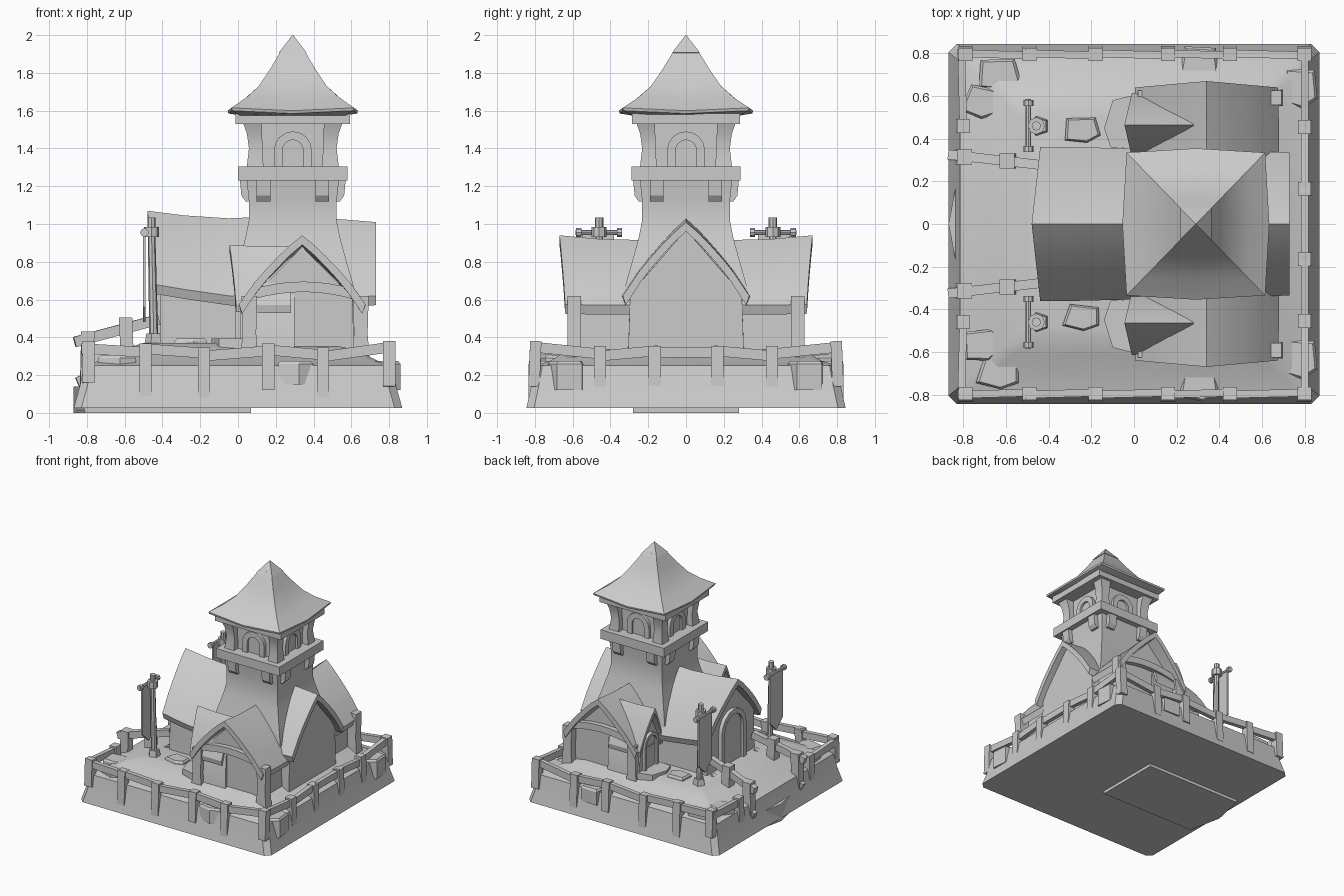
import bpy, bmesh, math
from mathutils import Vector, Matrix

if "Cube" in bpy.data.objects:
    bpy.data.objects.remove(bpy.data.objects["Cube"])

TX = 0.29  # tower centre x


def loft(name, rings):
    """Skin a list of equal-length closed rings and cap both ends."""
    bm = bmesh.new()
    vs = [[bm.verts.new(p) for p in r] for r in rings]
    n = len(rings[0])
    for a, b in zip(vs, vs[1:]):
        for i in range(n):
            j = (i + 1) % n
            bm.faces.new((a[i], a[j], b[j], b[i]))
    bm.faces.new(vs[0])
    bm.faces.new(vs[-1])
    bmesh.ops.recalc_face_normals(bm, faces=bm.faces)
    me = bpy.data.meshes.new(name)
    bm.to_mesh(me)
    bm.free()
    ob = bpy.data.objects.new(name, me)
    bpy.context.collection.objects.link(ob)
    return ob


def rect(hx, hy, z, cx=0, cy=0):
    return [(cx + i * hx, cy + j * hy, z) for i, j in ((-1, -1), (1, -1), (1, 1), (-1, 1))]


def bar(name, p0, p1, w, h):
    """Square beam between two points."""
    p0, p1 = Vector(p0), Vector(p1)
    d = (p1 - p0).normalized()
    side = d.cross((0, 0, 1)).normalized() if abs(d.z) < 0.9 else Vector((1, 0, 0))
    up = side.cross(d)
    off = [side * (i * w / 2) + up * (j * h / 2) for i, j in ((-1, -1), (1, -1), (1, 1), (-1, 1))]
    return loft(name, [[p + o for o in off] for p in (p0, p1)])


def rod(name, p0, p1, r0, r1, n=8):
    """Tapered round bar between two points."""
    p0, p1 = Vector(p0), Vector(p1)
    q = (p1 - p0).to_track_quat('Z', 'Y')
    circ = [Vector((math.cos(k * math.tau / n), math.sin(k * math.tau / n), 0)) for k in range(n)]
    return loft(name, [[p + q @ (c * r) for c in circ] for p, r in ((p0, r0), (p1, r1))])


def roof(name, secs, place, th=0.05):
    """Curved gable roof shell; section = ridge t, eave t, half width, ridge z, eave z."""
    shape = [(0, 1), (0.2, .85), (0.38, 0.69), (0.57, .51), (0.75, 0.32), (1, 0)]
    rings = []
    for tr, te, hw, zr, ze in secs:
        half = [(tr + (te - tr) * u, u * hw, ze + (zr - ze) * v) for u, v in shape]
        outer = [(t, -u, z) for t, u, z in half[:0:-1]] + half
        inner = [(t, u * 0.95, z - th) for t, u, z in outer[::-1]]
        rings.append([place(*p) for p in outer + inner])
    return loft(name, rings)


def gable_wall(name, secs, place):
    """Gabled wall block; section = t, half width, apex z, shoulder z."""
    return loft(name, [[place(t, u, z) for u, z in
                        ((-hw - .015, .22), (hw + .015, .22), (hw, zs), (0, za), (-hw, zs))]
                       for t, hw, za, zs in secs])


def arch(name, loc, ang, hw, z0, h, band, depth):
    """Arched frame with recessed panel, facing local -y turned by ang."""
    M = Matrix.Translation(loc) @ Matrix.Rotation(ang, 4, 'Z')

    def path(r):
        top = z0 + h - hw
        return [(-r, z0)] + [(-r * math.cos(k * math.pi / 8), top + r * math.sin(k * math.pi / 8))
                             for k in range(9)] + [(r, z0)]
    o, i = path(hw), path(hw - band)
    loft(name + "_frame", [[M @ Vector(p) for p in ((a, -depth, b), (c, -depth, d), (c, .04, d), (a, .04, b))]
                           for (a, b), (c, d) in zip(o, i)])
    loft(name + "_panel", [[M @ Vector((a, y, b)) for a, b in i] for y in (-depth * .3, .03)])


def stone(name, x, y, z0, z1, hx, hy, turn=0):
    pts = [(-1, -.7), (.2, -1), (1, -.5), (.85, .9), (-.75, 1)]
    R = Matrix.Rotation(turn, 2)
    loft(name, [[(x + p.x * hx * s, y + p.y * hy * s, z) for p in (R @ Vector(q) for q in pts)]
                for z, s in ((z0, 1), (z1 - .015, 1), (z1, .86))])


# mounded ground block with chamfered corners
def octo(hx, hy, z, c=.04):
    return [(hx, -hy + c, z), (hx, hy - c, z), (hx - c, hy, z), (-hx + c, hy, z),
            (-hx, hy - c, z), (-hx, -hy + c, z), (-hx + c, -hy, z), (hx - c, -hy, z)]


loft("ground", [octo(*r) for r in ((.87, .845, .025), (.838, .82, .14), (.815, .8, .25),
                                   (.74, .72, .275), (.62, .62, .335), (.5, .52, .37))])

# bowed entrance steps
for k, (x, z) in enumerate(((-.87, .14), (-.73, .22), (-.62, .29), (-.53, .36))):
    loft(f"step_{k}", [[(-.36, -.28, zz), (x + .055, -.28, zz), (x, 0, zz), (x + .055, .28, zz), (-.36, .28, zz)]
                       for zz in (.01, z)])
loft("step_foundation", [[(.07, -.28, z), (-.81, -.28, z), (-.87, 0, z), (-.81, .28, z), (.07, .28, z)]
                         for z in (0, .04)])

# nave along x
along_x = lambda t, u, z: (t, u, z)
gable_wall("nave_wall", [(-.41, .3, 1.02, .7), (0, .3, .98, .64), (.68, .295, .97, .63)], along_x)
roof("nave_roof", [(-.48, -.44, .36, 1.07, .68), (-.28, -.26, .36, 1.045, .65), (-.05, -.05, .355, 1.03, .62),
                   (.3, .3, .35, 1.045, .61), (.73, .73, .335, 1.01, .62)], along_x)
arch("nave_door", (-.41, 0, 0), -math.pi / 2, .16, .34, .47, .04, .03)

# transept along y
along_y = lambda t, u, z: (.34 + u, t, z)
gable_wall("transept_wall", [(-.57, .265, .88, .61), (.57, .265, .88, .61)], along_y)
roof("transept_roof", [(-.67, -.64, .335, .94, .575), (-.45, -.45, .34, .92, .57), (0, 0, .34, .91, .57),
                       (.45, .45, .34, .92, .57), (.67, .64, .335, .94, .575)], along_y)

for s in (-1, 1):
    tag = "front" if s < 0 else "back"
    # transept end: tapered pillars and arched beam
    for x in (.06, .65):
        loft(f"{tag}_pillar", [rect(.05, .04, .25, x, s * .592), rect(.036, .035, .42, x, s * .592),
                               rect(.042, .035, .62, x, s * .592)])
    beam = []
    for k in range(9):
        u = k / 4 - 1
        x, z = .345 + u * .27, .60 + .04 * (1 - u * u)
        beam.append([(x, s * .55, z), (x, s * .61, z), (x, s * .61, z + .055), (x, s * .55, z + .055)])
    loft(f"{tag}_arched_beam", beam)

    # side porch facing the entrance
    porch = lambda t, u, z: (t, s * .465 + u, z)
    gable_wall(f"{tag}_porch_wall", [(.01, .12, .84, .6), (.3, .12, .84, .6)], porch)
    roof(f"{tag}_porch_roof", [(-.045, -.01, .15, .89, .575), (.12, .12, .15, .88, .57),
                               (.28, .28, .15, .88, .57)], porch, .04)
    arch(f"{tag}_porch_window", (.01, s * .465, 0), -math.pi / 2, .09, .35, .33, .025, .025)
    loft(f"{tag}_porch_step", [[(.02, s * .35, z), (-.11, s * .36, z), (-.14, s * .45, z),
                                (-.1, s * .58, z), (.02, s * .61, z)] for z in (.3, .395)])

    # banner pole
    rod(f"{tag}_pole_foot", (-.445, s * .46, .33), (-.445, s * .46, .42), .055, .04, 5)
    rod(f"{tag}_pole", (-.445, s * .46, .36), (-.458, s * .46, .96), .024, .02)
    rod(f"{tag}_pole_collar", (-.458, s * .46, .93), (-.458, s * .46, .985), .04, .04)
    rod(f"{tag}_pole_tip", (-.458, s * .46, .98), (-.458, s * .46, 1.035), .022, .022)
    rod(f"{tag}_crossbar", (-.495, s * .34, .955), (-.495, s * .585, .955), .013, .013)
    for y in (.352, .568):
        rod(f"{tag}_crossbar_knob", (-.495, s * (y - .014), .955), (-.495, s * (y + .014), .955), .023, .023)
    loft(f"{tag}_banner", [[(x, s * y, z) for y, z in ((.38, .95), (.55, .95), (.55, .56), (.465, .48), (.38, .56))]
                           for x in (-.503, -.489)])

    # scattered stones
    stone(f"{tag}_path_stone", -.245, s * .44, .3, .395, .085, .06, .1 * s)
    stone(f"{tag}_corner_stone", -.635, s * .7, .2, .305, .1, .075, .1 * s)
    stone(f"{tag}_gate_stone", -.715, s * .57, .2, .315, .09, .075, -.2 * s)
    stone(f"{tag}_edge_stone", .305, s * .755, .15, .275, .092, .078)
    stone(f"{tag}_right_stone", .775, s * .635, .12, .275, .085, .095)

    # long fence run
    xs = (-.79, -.49, -.18, .16, .45, .8)
    lows, tops = (.16, .09, .08, .12, .08, .14), (.38, .365, .345, .365, .345, .38)
    for x, lo, hi in zip(xs, lows, tops):
        bar(f"{tag}_fence_post", (x, s * .805, lo), (x, s * .795, hi), .065, .06)
    rails = ((.34, .32), (.34, .315), (.3, .33), (.335, .305), (.295, .35))
    for a, b, (za, zb) in zip(xs, xs[1:], rails):
        bar(f"{tag}_fence_rail", (a - .02, s * .8, za), (b + .02, s * .79, zb), .035, .055)

    # short fence beside the entrance
    bar(f"{tag}_gate_post", (-.805, s * .46, .12), (-.8, s * .46, .36), .06, .065)
    bar(f"{tag}_gate_rail", (-.81, s * .82, .34), (-.8, s * .44, .315), .035, .055)

    # stair handrail
    bar(f"{tag}_stair_post", (-.805, s * .315, .03), (-.795, s * .315, .43), .07, .07)
    bar(f"{tag}_stair_post", (-.585, s * .295, .25), (-.595, s * .295, .505), .07, .07)
    bar(f"{tag}_stair_rail", (-.865, s * .325, .375), (-.42, s * .275, .495), .045, .055)
    bar(f"{tag}_stair_kerb", (-.84, s * .315, .14), (-.42, s * .275, .34), .04, .1)

# right-hand fence
ys = (-.8, -.455, -.165, .165, .455, .8)
for y, lo in zip(ys[1:-1], (.09, .08, .08, .09)):
    bar("right_fence_post", (.81, y, lo), (.8, y, .355), .06, .065)
for a, b, (za, zb) in zip(ys, ys[1:], ((.35, .31), (.3, .33), (.32, .32), (.33, .3), (.31, .35))):
    bar("right_fence_rail", (.8, a - .02, za), (.8, b + .02, zb), .035, .055)

# tower shaft with flared foot
loft("tower_shaft", [rect(h, h, z, TX) for h, z in
                     ((.325, .6), (.32, .68), (.285, .8), (.25, .93), (.232, 1.02), (.232, 1.12), (.245, 1.24))])
loft("belfry_floor", [rect(.29, .288, z, TX) for z in (1.23, 1.305)])
loft("belfry_core", [rect(.19, .19, z, TX) for z in (1.29, 1.55)])
loft("belfry_lintel", [rect(.302, .285, z, TX) for z in (1.53, 1.585)])

# belfry corner posts, windows and brackets
for i in (-1, 1):
    for j in (-1, 1):
        loft("belfry_post", [rect(w, w, z, TX + i * (o - w), j * (o - w))
                             for o, w, z in ((.245, .045, 1.29), (.232, .036, 1.4), (.243, .04, 1.48), (.265, .05, 1.54))])
for k in range(4):
    R = Matrix.Rotation(k * math.pi / 2, 3, 'Z')
    c = Vector((TX, 0, 0))
    arch(f"belfry_window_{k}", c + R @ Vector((0, -.19, 0)), k * math.pi / 2, .1, 1.3, .19, .045, .025)
    for x in (-.155, .155):
        loft("floor_bracket", [[c + R @ Vector(p) for p in rect(.036, d, z, x, -.2 - d)]
                               for d, z in ((.025, 1.12), (.036, 1.15), (.04, 1.235))])


# swept spire with bowed eaves
def bowed(h, z, lift=0, bow=1.0):
    m = h * bow
    return [(TX + x, y * 1.03, z + dz) for x, y, dz in
            ((-h, -h, lift), (0, -m, 0), (h, -h, lift), (m, 0, 0),
             (h, h, lift), (0, m, 0), (-h, h, lift), (-m, 0, 0))]


loft("spire_roof", [bowed(.28, 1.575), bowed(.322, 1.585, .015, 1.06), bowed(.325, 1.6, .015, 1.06),
                    bowed(.245, 1.665, .005, 1.03), bowed(.18, 1.73), bowed(.12, 1.82), bowed(.055, 1.93)])
loft("spire_cap", [rect(h, h, z, TX) for h, z in ((.05, 1.9), (.073, 1.908), (.002, 2.0))])

# smooth gentle curves, keep hard edges
for ob in bpy.data.objects:
    ob.select_set(True)
bpy.context.view_layer.objects.active = bpy.data.objects["ground"]
bpy.ops.object.shade_smooth_by_angle(angle=math.radians(28))
